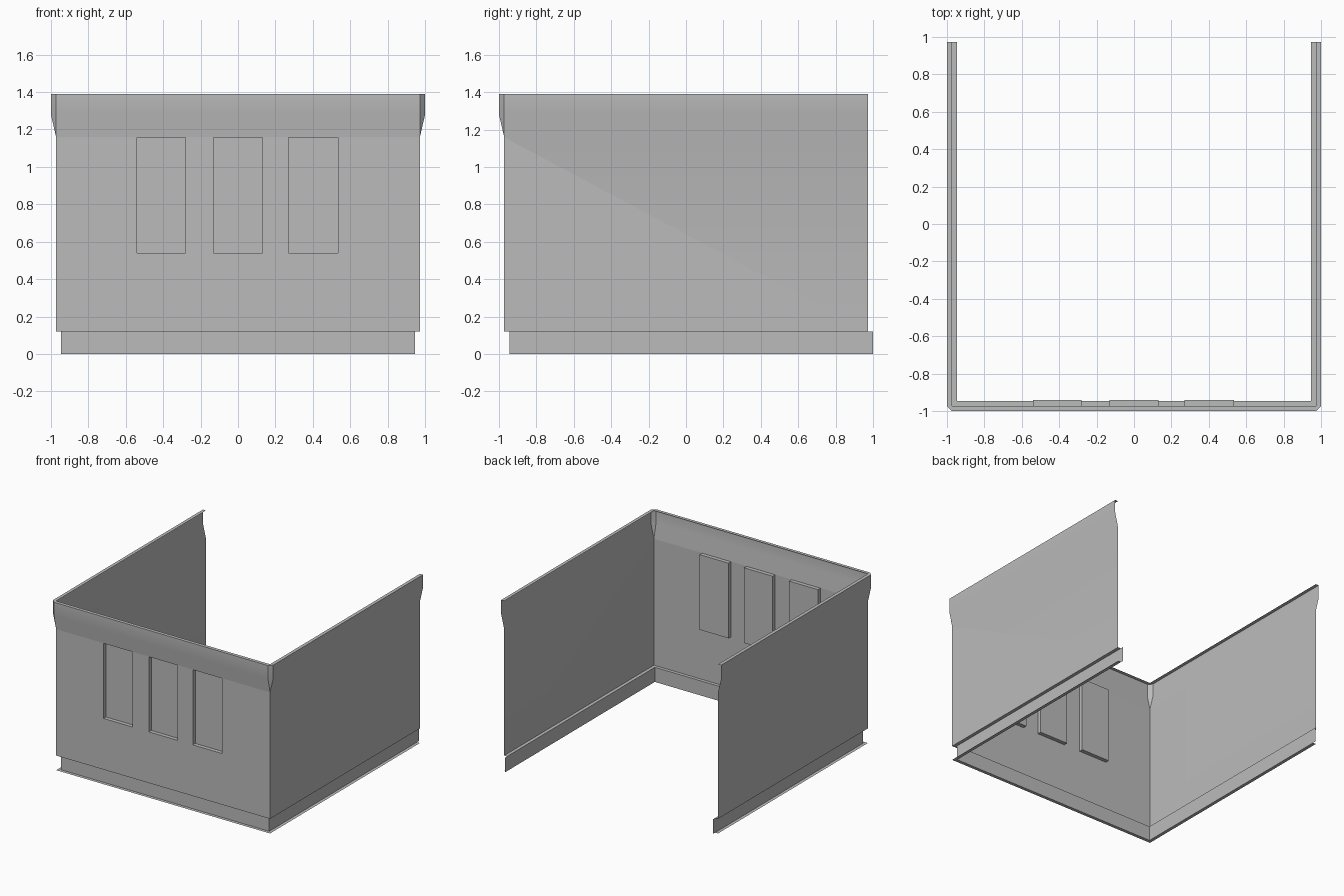
import bpy, bmesh
from mathutils import Vector

cube = bpy.data.objects.get("Cube")
if cube:
    bpy.data.objects.remove(cube)

GREY = (0.5, 0.5, 0.5, 1.0)
grey = bpy.data.materials.new("plain grey")
grey.use_nodes = True
grey.diffuse_color = GREY
grey.node_tree.nodes["Principled BSDF"].inputs["Base Color"].default_value = GREY

WALL = 0.972    # half width of the wall face
BASE = 0.945    # half width of the recessed plinth
RIM = 1.0       # half width of the flared rim
PLINTH_TOP, TOP = 0.12, 1.39


def u_shell(levels, back):
    """Sweep (offset, z) levels along a three-sided plan, open at the back."""
    bm = bmesh.new()
    rows = []
    for off, z in levels:
        c = min(off, WALL)
        plan = [(-off, back), (-off, -c), (-c, -off), (c, -off), (off, -c), (off, back)]
        rows.append([bm.verts.new((x, y, z)) for x, y in plan])
    for low, high in zip(rows, rows[1:]):
        for i in range(len(low) - 1):
            bm.faces.new((low[i], low[i + 1], high[i + 1], high[i]))
    bmesh.ops.remove_doubles(bm, verts=bm.verts[:], dist=0.0001)
    return bm


def finish(bm, name):
    mesh = bpy.data.meshes.new(name)
    bm.to_mesh(mesh)
    bm.free()
    mesh.materials.append(grey)
    obj = bpy.data.objects.new(name, mesh)
    bpy.context.collection.objects.link(obj)
    bpy.ops.object.select_all(action='DESELECT')
    obj.select_set(True)
    bpy.context.view_layer.objects.active = obj
    bpy.ops.object.shade_smooth_by_angle(angle=0.5)
    return obj


# Walls with flared top and inward rim
bm = u_shell([(WALL, PLINTH_TOP), (WALL, 1.16), (RIM, 1.28), (RIM, TOP), (WALL, TOP)], WALL)

# Three recessed window panels in the front wall
WINDOWS = [(-0.54, -0.28), (-0.13, 0.13), (0.27, 0.535)]
SILL, HEAD = 0.54, 1.157


def on_front(f):
    return f.normal.y < -0.99 and f.calc_center_median().z < 1.16


def cut_front(point, normal):
    bm.normal_update()
    faces = [f for f in bm.faces if on_front(f)]
    edges = {e for f in faces for e in f.edges}
    verts = {v for f in faces for v in f.verts}
    bmesh.ops.bisect_plane(bm, geom=faces + list(edges) + list(verts),
                           plane_co=point, plane_no=normal, dist=0.0001)


for x in (x for pair in WINDOWS for x in pair):
    cut_front((x, 0, 0), (1, 0, 0))
for z in (SILL, HEAD):
    cut_front((0, 0, z), (0, 0, 1))
bm.normal_update()


def in_window(f):
    c = f.calc_center_median()
    return on_front(f) and SILL < c.z < HEAD and any(a < c.x < b for a, b in WINDOWS)


panes = [f for f in bm.faces if in_window(f)]
result = bmesh.ops.extrude_face_region(bm, geom=panes)
moved = [g for g in result["geom"] if isinstance(g, bmesh.types.BMVert)]
bmesh.ops.translate(bm, verts=moved, vec=Vector((0, 0.032, 0)))
bmesh.ops.delete(bm, geom=[f for f in panes if f.is_valid], context='FACES')
finish(bm, "walls")

# Recessed plinth, running slightly past the walls at the back
finish(u_shell([(BASE, 0), (BASE, PLINTH_TOP)], RIM), "plinth")

# Thin ledges joining the plinth to the wall line
finish(u_shell([(WALL, 0), (BASE, 0)], WALL), "bottom_flange")
finish(u_shell([(BASE, PLINTH_TOP), (WALL, PLINTH_TOP)], WALL), "plinth_ledge")
